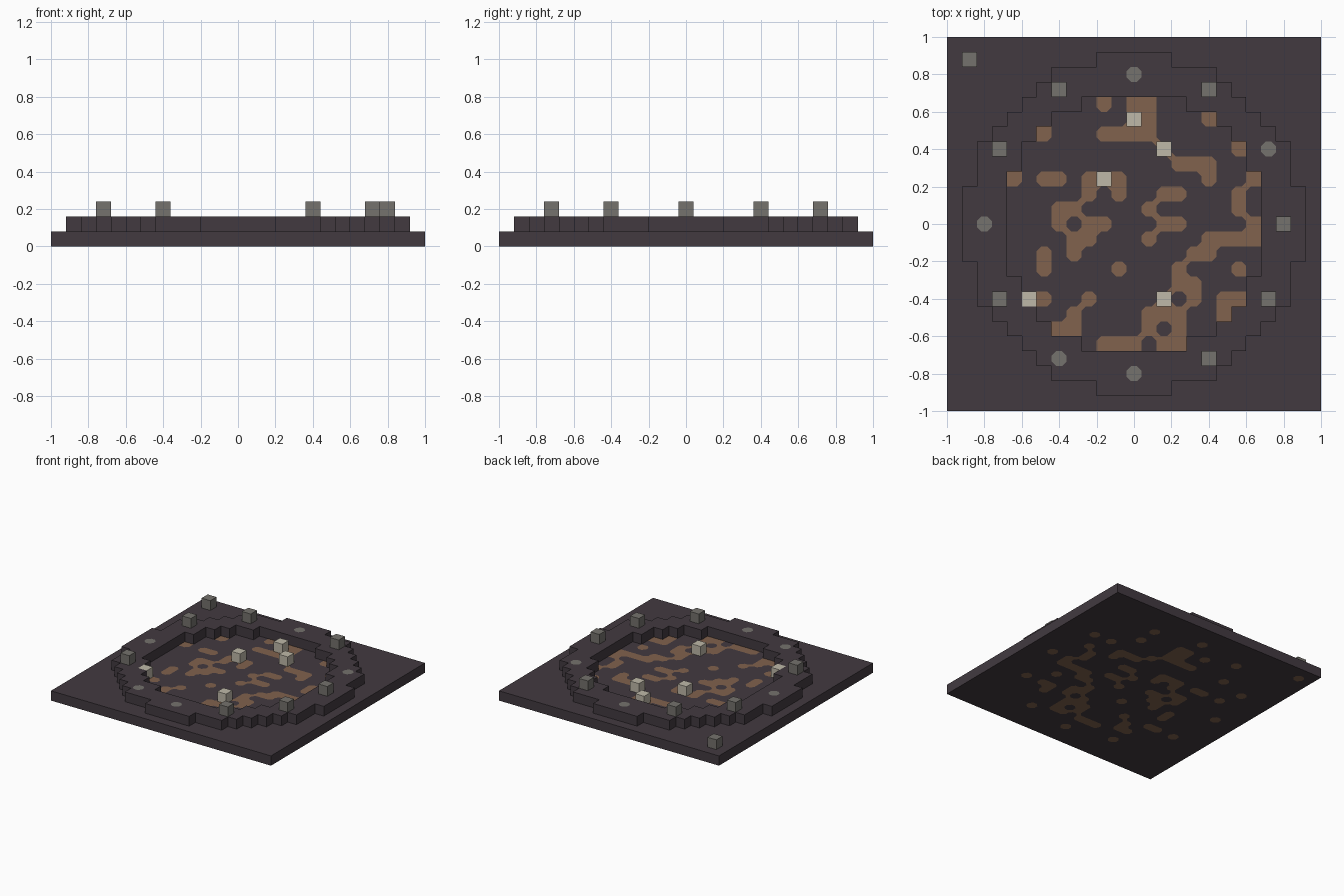
import bpy
import bmesh

S = 0.08          # block size
C = 0.024         # corner cut of painted patches
H = 12            # blocks from the centre to the edge

old = bpy.data.objects.get("Cube")
if old:
    bpy.data.objects.remove(old, do_unlink=True)


def make_material(name, rgb):
    colour = [((c / 255 + 0.055) / 1.055) ** 2.4 for c in rgb] + [1.0]
    material = bpy.data.materials.new(name)
    material.use_nodes = True
    material.diffuse_color = colour
    shader = material.node_tree.nodes["Principled BSDF"]
    shader.inputs["Base Color"].default_value = colour
    return material


dark = make_material("dark_stone", (66, 58, 64))
brown = make_material("brown_earth", (129, 98, 77))
grey = make_material("grey_stone", (117, 114, 109))
pale = make_material("pale_stone", (191, 185, 169))

# Block positions, counted from the centre
pale_cells = [(0, 7), (2, 5), (-2, 3), (-7, -5), (2, -5)]
post_cells = [(10, 0), (9, -5), (-9, 5), (-9, -5), (5, 9), (-5, 9), (5, -9)]
disc_cells = {(0, 10), (9, 5), (-10, 0), (-5, -9), (0, -10)}
corner_cell = (-11, 11)

# Earth patches: strips along x (start, end, y), strips along y (x, start, end), spots
earth_rows = [(0, 1, 8), (0, 1, 7), (-2, 1, 6), (3, 5, 4), (-6, -5, 3), (2, 3, 2),
              (-5, -4, 1), (-3, -2, 0), (2, 3, 0), (-4, -3, -1), (5, 8, -1), (4, 5, -2),
              (3, 4, -4), (6, 7, -5), (1, 3, -6), (-5, -4, -7), (-2, 0, -8), (2, 3, -8)]
earth_columns = [(-3, 2, 3), (-1, 2, 3), (7, 1, 2), (-6, -3, -2), (8, -1, 0), (6, -6, -5),
                 (4, -5, -4), (3, -4, -3), (-4, -7, -6), (1, -7, -6), (3, -8, -6)]
earth_spots = [(-2, 8), (5, 7), (-6, 6), (7, 5), (-8, 3), (5, 3), (8, 3), (1, 1),
               (-5, 0), (1, -1), (-4, -2), (-1, -3), (7, -3), (-6, -5), (-3, -5)]

earth = {(x, y) for a, b, y in earth_rows for x in range(a, b + 1)}
earth |= {(x, y) for x, a, b in earth_columns for y in range(a, b + 1)}
earth |= {*earth_spots, *pale_cells, *post_cells, *disc_cells, corner_cell}

span = range(-H, H + 1)
base_cells = {(x, y) for x in span for y in span}
ring_cells = {(x, y) for x, y in base_cells if 77 < x * x + y * y < 127}


def painted_face(bm, cell, z, paint, walls=frozenset(), flip=False):
    """One block face, with corners cut where patches end away from walls."""
    x, y = cell
    own = cell in paint

    def add(points, index):
        verts = [bm.verts.new((px, py, z)) for px, py in points]
        bm.faces.new(verts[::-1] if flip else verts).material_index = index

    outline = []
    for sx, sy in ((-1, -1), (1, -1), (1, 1), (-1, 1)):
        sides = {(x + sx, y), (x, y + sy)}
        around = sides | {(x + sx, y + sy)}
        cut = not paint & around if own else sides <= paint
        px, py = (x + sx / 2) * S, (y + sy / 2) * S
        if not cut or walls & around:
            outline.append((px, py))
            continue
        first, last = (px - sx * C, py), (px, py - sy * C)
        if sx == sy:
            first, last = last, first
        outline += [first, last]
        add([first, (px, py), last], int(not own))
    add(outline, int(own))


def add_walls(bm, cells, z0, z1):
    """Vertical faces round the edge of a set of blocks."""
    for x, y in cells:
        for dx, dy in ((1, 0), (0, 1), (-1, 0), (0, -1)):
            if (x + dx, y + dy) in cells:
                continue
            (ax, ay), (bx, by) = [((x + (dx + s * dy) / 2) * S, (y + (dy - s * dx) / 2) * S)
                                  for s in (1, -1)]
            corners = ((ax, ay, z0), (bx, by, z0), (bx, by, z1), (ax, ay, z1))
            bm.faces.new([bm.verts.new(p) for p in corners])


def finish(name, bm, materials):
    bmesh.ops.remove_doubles(bm, verts=bm.verts, dist=0.0001)
    mesh = bpy.data.meshes.new(name)
    bm.to_mesh(mesh)
    bm.free()
    for material in materials:
        mesh.materials.append(material)
    bpy.context.collection.objects.link(bpy.data.objects.new(name, mesh))


def block(name, cell, z, material):
    bm = bmesh.new()
    bmesh.ops.create_cube(bm, size=S)
    bmesh.ops.translate(bm, verts=bm.verts, vec=(cell[0] * S, cell[1] * S, z + S / 2))
    finish(name, bm, [material])


# Square base slab with earth patches on both faces
bm = bmesh.new()
for cell in base_cells:
    painted_face(bm, cell, 0, earth, flip=True)
    if cell not in ring_cells:
        painted_face(bm, cell, S, earth, walls=ring_cells)
add_walls(bm, base_cells, 0, S)
finish("base_slab", bm, [dark, brown])

# Stepped circular wall with grey spots on top
bm = bmesh.new()
for cell in ring_cells:
    painted_face(bm, cell, 2 * S, disc_cells)
add_walls(bm, ring_cells, S, 2 * S)
finish("ring_wall", bm, [dark, grey])

# Loose blocks
for cell in post_cells:
    block("ring_post", cell, 2 * S, grey)
for cell in pale_cells:
    block("pale_block", cell, S, pale)
block("corner_block", corner_cell, S, grey)
